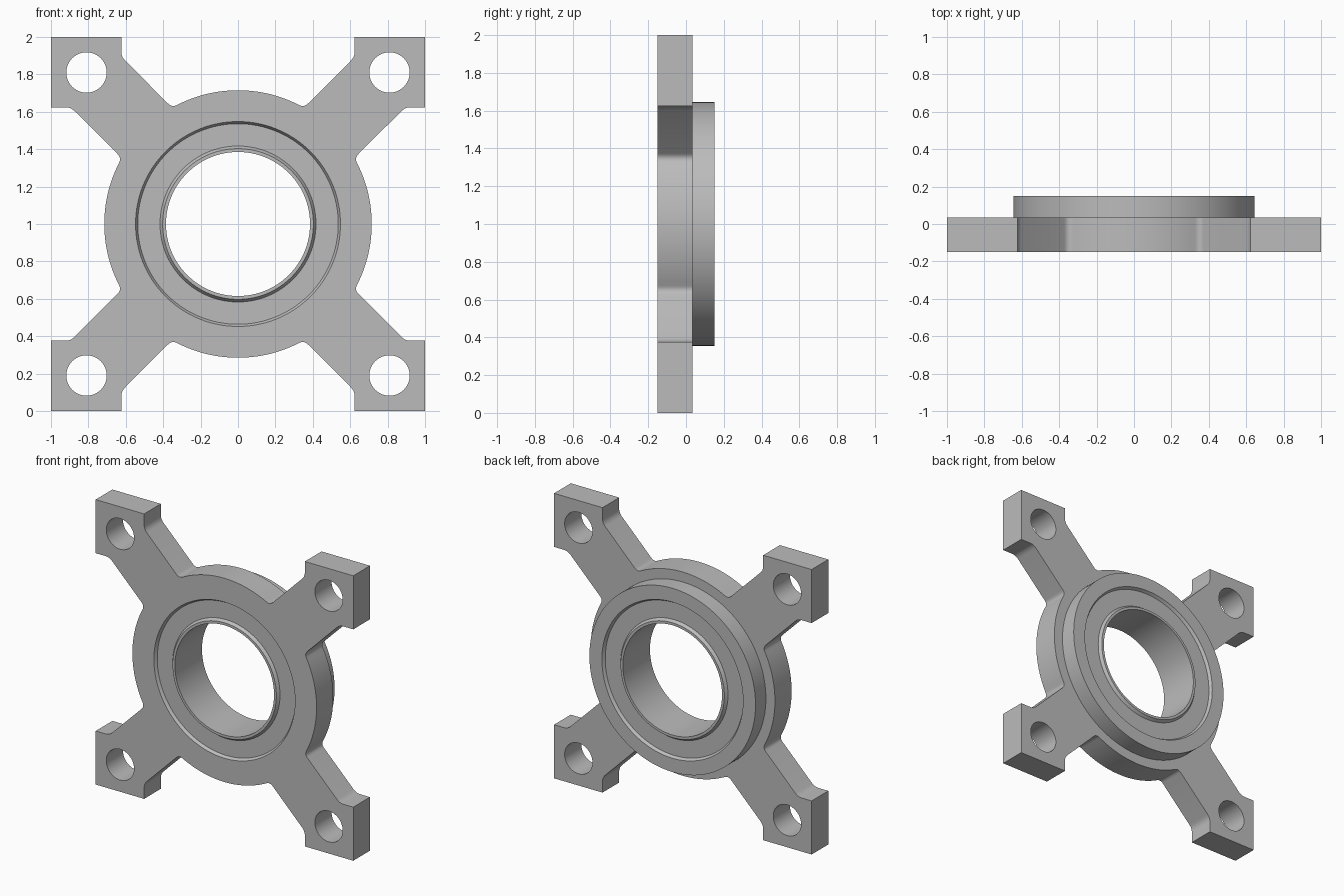
import bpy, bmesh
from math import sin, cos, asin, pi, tau, sqrt, radians
from mathutils import Vector, Matrix

cube = bpy.data.objects.get("Cube")
if cube:
    bpy.data.objects.remove(cube)

# Main sizes
FRONT, STEP, BACK = -0.15, 0.035, 0.15
FLANGE_R, BOSS_R, SEAT_R = 0.715, 0.645, 0.57
PAD, ARM, HOLE, HOLE_R = 0.624, 0.27, 0.81, 0.108
CENTRE = Vector((0, 0, 1))

steel = bpy.data.materials.new("grey steel")
steel.use_nodes = True
grey = (0.5, 0.5, 0.5, 1)
steel.diffuse_color = grey
steel.node_tree.nodes["Principled BSDF"].inputs["Base Color"].default_value = grey


def finish(obj):
    obj.data.materials.clear()
    obj.data.materials.append(steel)
    bpy.ops.object.select_all(action='DESELECT')
    obj.select_set(True)
    bpy.context.view_layer.objects.active = obj
    bpy.ops.object.shade_smooth_by_angle(angle=radians(25))


def polar(r, a):
    return Vector((r * cos(a), r * sin(a)))


def circle(r, centre=(0, 0), n=128):
    return [Vector(centre) + polar(r, tau * i / n) for i in range(n)]


def fillet(a, corner, b, n=6):
    """Rounded corner running from a to b."""
    return [a * (1 - t) ** 2 + corner * 2 * t * (1 - t) + b * t * t
            for t in (i / n for i in range(n + 1))]


def quarter_outline():
    """One rim arc followed by one arm with its square pad."""
    d = 0.03
    diag = Vector((1, 1)).normalized() * d
    root_a = pi / 4 - asin(ARM / sqrt(2) / FLANGE_R)
    root = polar(FLANGE_R, root_a)
    neck = Vector((PAD + ARM, PAD))
    end = root_a - d / FLANGE_R
    rim = [polar(FLANGE_R, end * (i / 16 - 1)) for i in range(32)]
    side = fillet(polar(FLANGE_R, end), root, root + diag)
    side += fillet(neck - diag, neck, neck + Vector((d, 0)))
    side.append(Vector((1, PAD)))
    mirrored = [Vector((p.y, p.x)) for p in reversed(side)]
    # the last mirrored point begins the next rim arc
    return rim + side + [Vector((1, 1))] + mirrored[:-1]


# Four-armed plate with bolt holes and bearing seat
quarter = quarter_outline()
loops = [[Matrix.Rotation(k * pi / 2, 2) @ p for k in range(4) for p in quarter],
         circle(SEAT_R)]
loops += [circle(HOLE_R, (sx * HOLE, sy * HOLE), 48) for sx in (-1, 1) for sy in (-1, 1)]
curve = bpy.data.curves.new("mounting_plate", 'CURVE')
curve.dimensions = '2D'
curve.fill_mode = 'BOTH'
curve.extrude = (STEP - FRONT) / 2
for loop in loops:
    spline = curve.splines.new('POLY')
    spline.points.add(len(loop) - 1)
    for point, p in zip(spline.points, loop):
        point.co = (p.x, p.y, 0, 1)
    spline.use_cyclic_u = True
plate = bpy.data.objects.new("mounting_plate", curve)
bpy.context.collection.objects.link(plate)
bpy.ops.object.select_all(action='DESELECT')
plate.select_set(True)
bpy.context.view_layer.objects.active = plate
bpy.ops.object.convert(target='MESH')
plate = bpy.context.object
plate.data.transform(Matrix.Translation((0, (FRONT + STEP) / 2, 1)) @ Matrix.Rotation(pi / 2, 4, 'X'))
bm = bmesh.new()
bm.from_mesh(plate.data)
bmesh.ops.remove_doubles(bm, verts=bm.verts, dist=0.0001)
bmesh.ops.recalc_face_normals(bm, faces=bm.faces)
bm.to_mesh(plate.data)
bm.free()
finish(plate)


def ring(name, profile, n=128):
    """Closed (radius, y) profile turned round the bore axis."""
    bm = bmesh.new()
    verts = [bm.verts.new((r, y, 1)) for r, y in profile]
    edges = [bm.edges.new((verts[i - 1], v)) for i, v in enumerate(verts)]
    bmesh.ops.spin(bm, geom=verts + edges, cent=CENTRE, axis=(0, 1, 0),
                   angle=tau, steps=n, use_merge=True)
    bmesh.ops.remove_doubles(bm, verts=bm.verts, dist=0.0001)
    bmesh.ops.recalc_face_normals(bm, faces=bm.faces)
    mesh = bpy.data.meshes.new(name)
    bm.to_mesh(mesh)
    bm.free()
    obj = bpy.data.objects.new(name, mesh)
    bpy.context.collection.objects.link(obj)
    finish(obj)


# Raised boss on the back
ring("rear_boss", [(SEAT_R, STEP), (BOSS_R, STEP), (BOSS_R, BACK), (SEAT_R, BACK)])

# Bearing: outer race, recessed shield and inner race on both faces
dip = 0.02
face = [(SEAT_R, 0), (0.548, 0), (0.536, dip), (0.417, dip), (0.403, 0), (0.385, 0)]
ring("bearing", [(r, FRONT + y) for r, y in face] + [(r, BACK - y) for r, y in reversed(face)])
